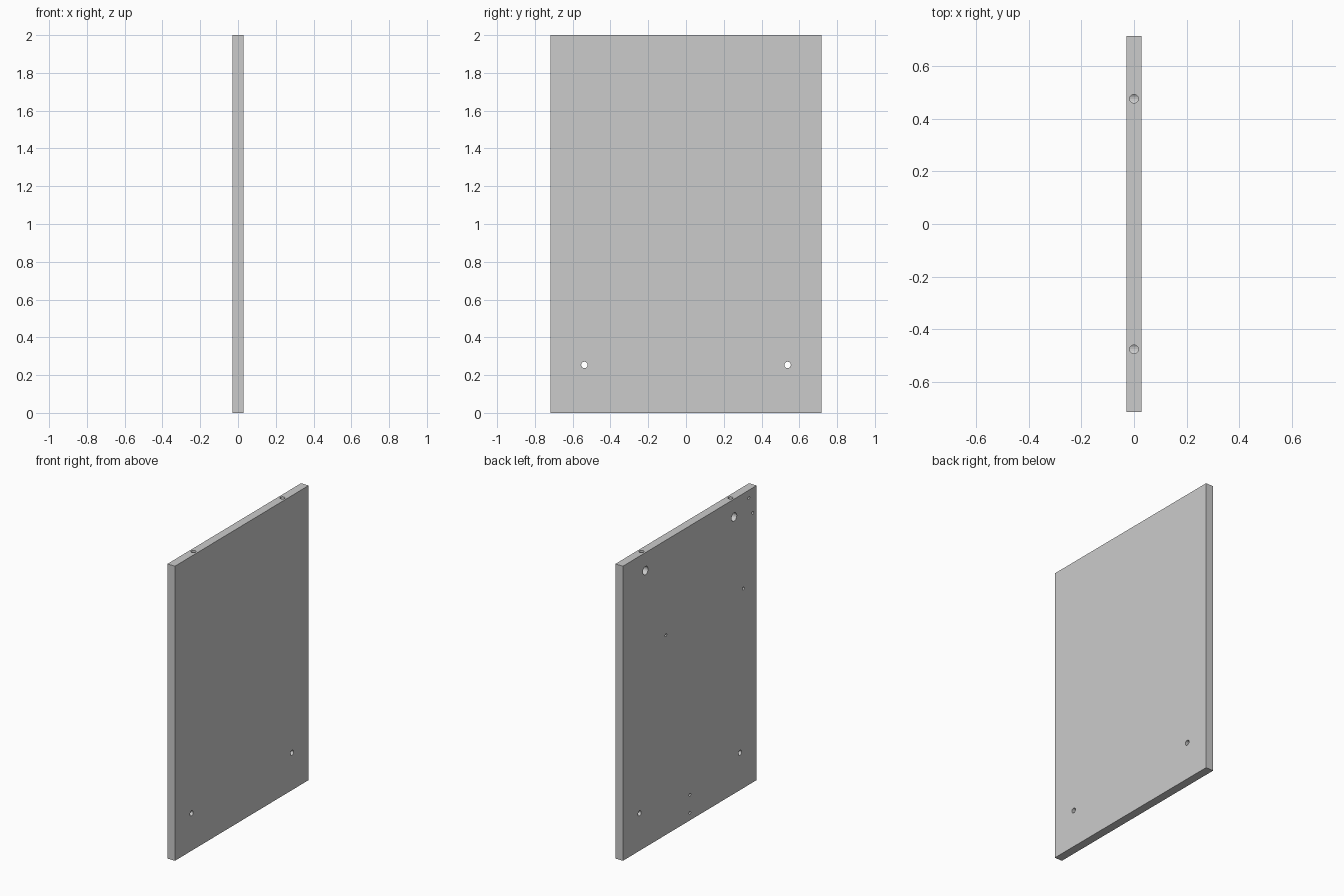
import bpy
from math import pi

if "Cube" in bpy.data.objects:
    bpy.data.objects.remove(bpy.data.objects["Cube"])

T, W, H = 0.057, 1.434, 2.0   # panel thickness, width, height

# Flat board
bpy.ops.mesh.primitive_cube_add(size=1, location=(0, 0, H / 2))
panel = bpy.context.object
panel.name = "side_panel"
panel.scale = (T, W, H)
bpy.ops.object.transform_apply(location=True, rotation=False, scale=True)


def drill(name, centre, radius, length, rotation=(0, pi / 2, 0), sides=24):
    """Cut one round hole out of the panel and discard the cutter."""
    bpy.ops.mesh.primitive_cylinder_add(
        vertices=sides, radius=radius, depth=length,
        location=centre, rotation=rotation)
    cutter = bpy.context.object
    cutter.name = name
    cutter.hide_render = True
    bpy.context.view_layer.objects.active = panel
    mod = panel.modifiers.new(name, 'BOOLEAN')
    mod.operation = 'DIFFERENCE'
    mod.solver = 'EXACT'
    mod.object = cutter
    bpy.ops.object.modifier_apply(modifier=mod.name)
    bpy.data.objects.remove(cutter, do_unlink=True)


def blind(name, y, z, radius, depth):
    """Blind hole entering from the left (-x) face."""
    drill(name, (-T / 2 + depth / 2 - 0.05, y, z), radius, depth + 0.1)


for s in (-1, 1):
    # Through holes near the bottom
    drill("through_hole", (0, s * 0.538, 0.254), 0.017, 0.2)
    # Fastener pockets and the bores from the top edge that reach them
    blind("cam_pocket", s * 0.476, 1.878, 0.028, 0.045)
    drill("edge_bore", (0, s * 0.477, 1.94), 0.0165, 0.12 + 0.1 - 0.1 + 0.004,
          rotation=(0, 0, 0), sides=16)

# Small pilot holes in the left face
for y, z in ((-0.634, 1.946), (-0.676, 1.83), (-0.575, 1.355),
             (0.256, 1.355), (-0.002, 0.173), (-0.002, 0.05)):
    blind("pilot_hole", y, z, 0.0095, 0.038)
